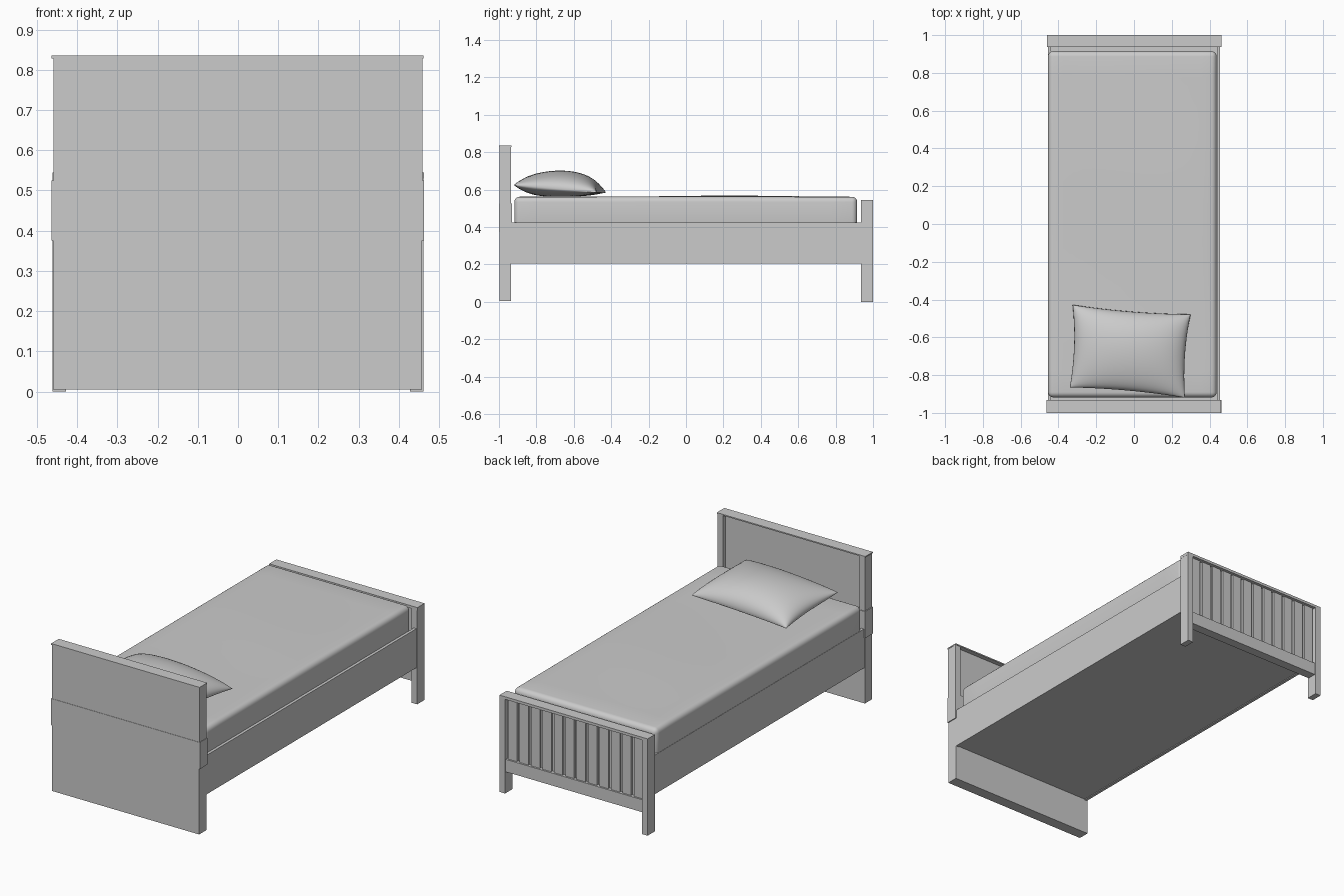
import bpy, bmesh, math

if "Cube" in bpy.data.objects:
    bpy.data.objects.remove(bpy.data.objects["Cube"])


def box(name, x0, x1, y0, y1, z0, z1, bevel=0, segments=4):
    bm = bmesh.new()
    bmesh.ops.create_cube(bm, size=1)
    for v in bm.verts:
        v.co = (x1 if v.co.x > 0 else x0, y1 if v.co.y > 0 else y0, z1 if v.co.z > 0 else z0)
    if bevel:
        bmesh.ops.bevel(bm, geom=bm.edges[:], offset=bevel, segments=segments,
                        profile=0.5, affect='EDGES')
    return finish(name, bm)


def finish(name, bm, smooth=False):
    mesh = bpy.data.meshes.new(name)
    bmesh.ops.recalc_face_normals(bm, faces=bm.faces[:])
    bm.to_mesh(mesh)
    bm.free()
    ob = bpy.data.objects.new(name, mesh)
    bpy.context.collection.objects.link(ob)
    if smooth:
        mesh.shade_smooth()
    return ob


def pair(name, x0, x1, *rest):
    box(name + "_right", x0, x1, *rest)
    box(name + "_left", -x1, -x0, *rest)


# Headboard: solid lower part, raised band, recessed upper panel and cap
box("headboard_lower_panel", -0.46, 0.457, -0.998, -0.935, 0.005, 0.375)
box("headboard_band", -0.464, 0.462, -1.0, -0.931, 0.375, 0.525)
box("headboard_upper_panel", -0.425, 0.425, -0.998, -0.958, 0.525, 0.828)
pair("headboard_post", 0.425, 0.459, -0.998, -0.935, 0.525, 0.828)
box("headboard_cap", -0.464, 0.461, -1.0, -0.932, 0.828, 0.835)

# Footboard: posts, rails, backing panel and vertical boards
pair("footboard_post", 0.427, 0.461, 0.936, 1.0, 0.0, 0.53)
box("footboard_cap", -0.461, 0.462, 0.936, 1.0, 0.53, 0.545)
box("footboard_lower_rail", -0.427, 0.427, 0.942, 0.994, 0.12, 0.19)
box("footboard_panel", -0.427, 0.427, 0.945, 0.972, 0.19, 0.53)
count, gap = 12, 0.016
pitch = 0.854 / count
for i in range(count):
    x = -0.427 + i * pitch
    box(f"footboard_board_{i + 1}", x + gap / 2, x + pitch - gap / 2, 0.972, 0.984, 0.19, 0.53)

# Side rails and closed base
pair("side_rail", 0.44, 0.456, -0.935, 0.936, 0.205, 0.425)
box("bed_base", -0.44, 0.44, -0.935, 0.936, 0.209, 0.40)

# Mattress with rounded edges and a gently uneven top
mattress = box("mattress", -0.455, 0.438, -0.918, 0.915, 0.40, 0.562, 0.028, 5)
bm = bmesh.new()
bm.from_mesh(mattress.data)
long_edges = [e for e in bm.edges if e.calc_length() > 0.5]
bmesh.ops.subdivide_edges(bm, edges=long_edges, cuts=15, use_grid_fill=True)
for v in bm.verts:
    if v.co.z > 0.5:
        fade = max(0, 1 - (v.co.x / 0.455) ** 2) * max(0, 1 - (v.co.y / 0.918) ** 2)
        v.co.z += fade * (0.004 + 0.003 * math.sin(5 * v.co.y + 3 * v.co.x))
bm.to_mesh(mattress.data)
bm.free()
mattress.data.shade_smooth()


# Pillow: two domed sheets joined at a seam, tilted up at the headboard
def pillow_point(u, v, side):
    pu = u * (1 - 0.05 * (1 - v * v))
    pv = v * (1 - 0.05 * (1 - u * u))
    a, b = (pu + 1) / 2, (pv + 1) / 2
    corners = [(-0.34, -0.865), (0.27, -0.92), (-0.325, -0.428), (0.30, -0.478)]
    weights = [(1 - a) * (1 - b), a * (1 - b), (1 - a) * b, a * b]
    x = sum(w * c[0] for w, c in zip(weights, corners))
    y = sum(w * c[1] for w, c in zip(weights, corners))
    seam = 0.625 - 0.04 * b
    dome = (max(0, 1 - u * u) * max(0, 1 - v * v)) ** 0.5
    goal = 0.702 if side > 0 else 0.56
    return x, y, seam + (goal - seam) * min(1, dome ** 0.9)


N = 28
bm = bmesh.new()
for side in (1, -1):
    grid = [[bm.verts.new(pillow_point(math.sin(math.pi * (i / N - 0.5)),
                                       math.sin(math.pi * (j / N - 0.5)), side))
             for j in range(N + 1)] for i in range(N + 1)]
    for i in range(N):
        for j in range(N):
            bm.faces.new((grid[i][j], grid[i + 1][j], grid[i + 1][j + 1], grid[i][j + 1]))
bmesh.ops.remove_doubles(bm, verts=bm.verts[:], dist=0.0002)
finish("pillow", bm, smooth=True)
